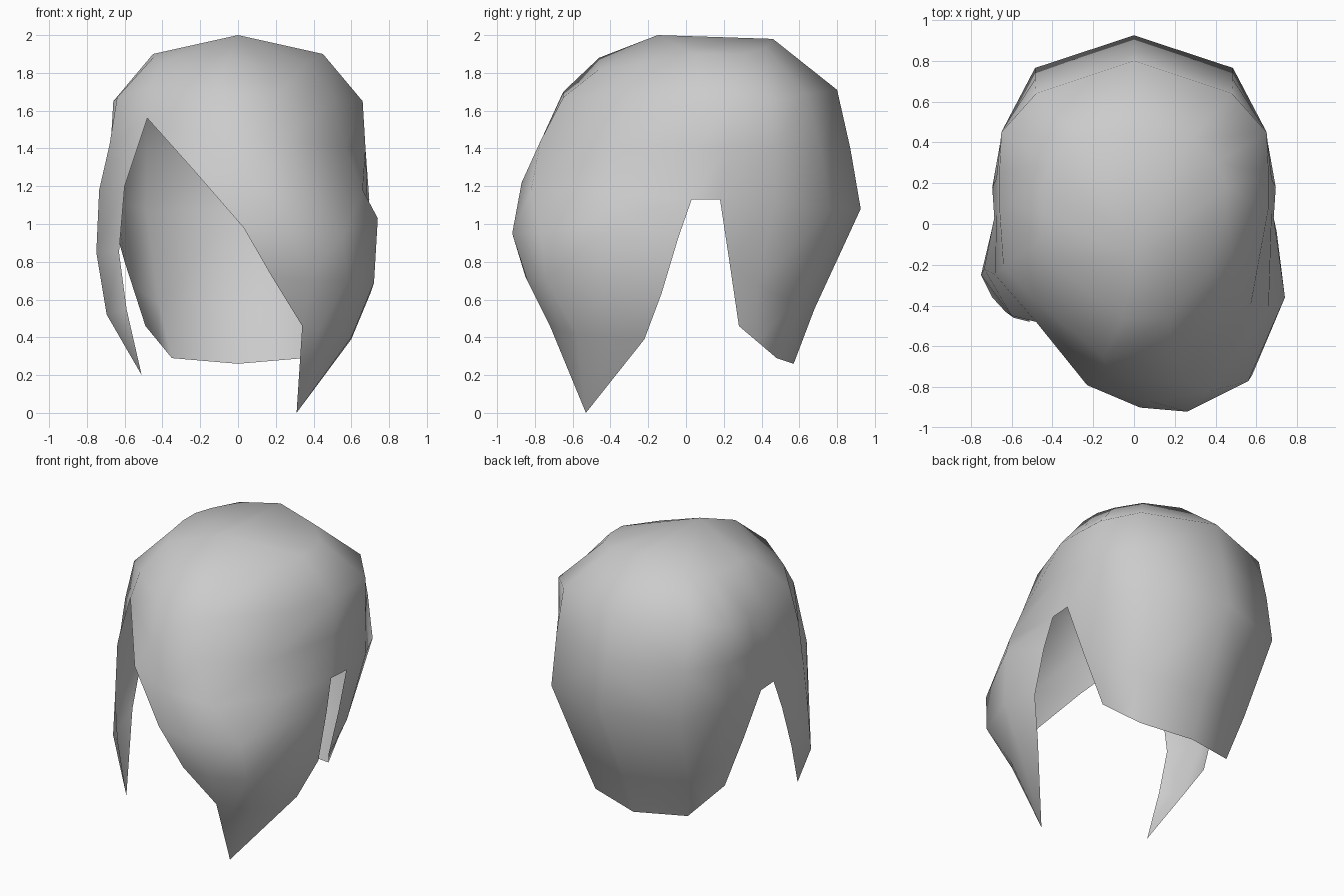
import bpy, bmesh
from mathutils import Vector

cube = bpy.data.objects.get("Cube")
if cube:
    bpy.data.objects.remove(cube, do_unlink=True)

mat = bpy.data.materials.new("light_grey")
mat.use_nodes = True
GREY = (0.6, 0.6, 0.6, 1)
mat.diffuse_color = GREY
mat.node_tree.nodes["Principled BSDF"].inputs["Base Color"].default_value = GREY

# Swept fringe: rows from the crown down, each running from the left ear to the parting
FRINGE = [
    [(.45, .05, 1.90), (.36, -.24, 1.85), (.17, -.46, 1.82), (-.05, -.46, 1.88), (-.40, -.20, 1.86)],
    [(.66, .08, 1.65), (.51, -.33, 1.66), (.20, -.65, 1.67), (-.15, -.65, 1.70), (-.47, -.39, 1.71)],
    [(.675, .06, 1.40), (.57, -.41, 1.40), (.25, -.77, 1.44), (-.13, -.76, 1.46), (-.48, -.48, 1.56)],
    [(.685, .03, 1.13), (.66, -.42, 1.18), (.37, -.82, 1.18), (.08, -.87, 1.22), (-.23, -.79, 1.28)],
    [(.70, -.04, .93), (.74, -.36, 1.03), (.56, -.77, .95), (.26, -.92, .95), (.03, -.90, .98)],
    [(.70, -.13, .63), (.72, -.40, .69), (.58, -.74, .70), (.38, -.84, .70), (.18, -.85, .72)],
    [(.60, -.22, .39), (.60, -.40, .40), (.52, -.58, .42), (.43, -.67, .44), (.34, -.72, .46)],
    [(.31, -.53, 0)] * 5,
]
# Side lock: rows from the parting to the right ear
LOCK = [
    [(-.40, -.20, 1.86), (-.45, -.07, 1.88), (-.45, .05, 1.90)],
    [(-.47, -.39, 1.71), (-.64, -.21, 1.67), (-.66, .08, 1.65)],
    [(-.48, -.48, 1.56), (-.68, -.25, 1.42), (-.675, .06, 1.40)],
    [(-.60, -.45, 1.20), (-.735, -.22, 1.18), (-.685, .03, 1.13)],
    [(-.63, -.43, .85), (-.75, -.25, .85), (-.70, -.04, .93)],
    [(-.59, -.46, .55), (-.695, -.36, .52), (-.695, -.15, .62)],
    [(-.51, -.48, .20)] * 3,
]
# Back: half rows from the middle to the left side, mirrored below
BACK = [
    [(0, .46, 1.98), (.28, .42, 1.93), (.41, .30, 1.90), (.45, .18, 1.90)],
    [(0, .80, 1.71), (.48, .64, 1.69), (.65, .45, 1.65), (.66, .25, 1.65)],
    [(0, .87, 1.40), (.485, .71, 1.40), (.645, .46, 1.40), (.675, .22, 1.40)],
    [(0, .925, 1.08), (.485, .765, 1.07), (.64, .47, 1.12), (.695, .18, 1.13)],
    [(0, .68, .55), (.42, .57, .58), (.56, .38, .68), (.60, .23, .80)],
    [(0, .57, .26), (.35, .48, .29), (.42, .38, .375), (.49, .28, .46)],
]
CROWN = (0, -.15, 2.0)

bm = bmesh.new()
verts = {}


def vert(p):
    """Reuse a vertex that already stands at this point."""
    key = tuple(round(c, 4) for c in p)
    if key not in verts:
        verts[key] = bm.verts.new(key)
    return verts[key]


def face(*points):
    """Make a face facing away from the head's middle."""
    corners = list(dict.fromkeys(vert(p) for p in points))
    if len(corners) < 3:
        return
    f = bm.faces.new(corners)
    f.normal_update()
    f.smooth = True
    if f.normal.dot(f.calc_center_median() - Vector((0, 0, 1))) < 0:
        f.normal_flip()


def loft(rows):
    for a, b in zip(rows, rows[1:]):
        for i in range(len(a) - 1):
            face(a[i], a[i + 1], b[i + 1], b[i])


def mirror(rows):
    return [[(-x, y, z) for x, y, z in row] for row in rows]


# Panel above each ear joins the back to the front
ear_panel = [[b[-1], f[0]] for b, f in zip(BACK[:4], FRINGE[:4])]

loft(FRINGE)
loft(LOCK)
for rows in (BACK, ear_panel):
    loft(rows)
    loft(mirror(rows))

# Crown cap closes the top ring
ring = BACK[0] + FRINGE[0] + LOCK[0] + mirror([BACK[0]])[0][::-1]
for a, b in zip(ring, ring[1:]):
    if a != b:
        face(CROWN, a, b)

mesh = bpy.data.meshes.new("hair_shell")
bm.to_mesh(mesh)
bm.free()
mesh.materials.append(mat)
hair = bpy.data.objects.new("hair_shell", mesh)
bpy.context.collection.objects.link(hair)
